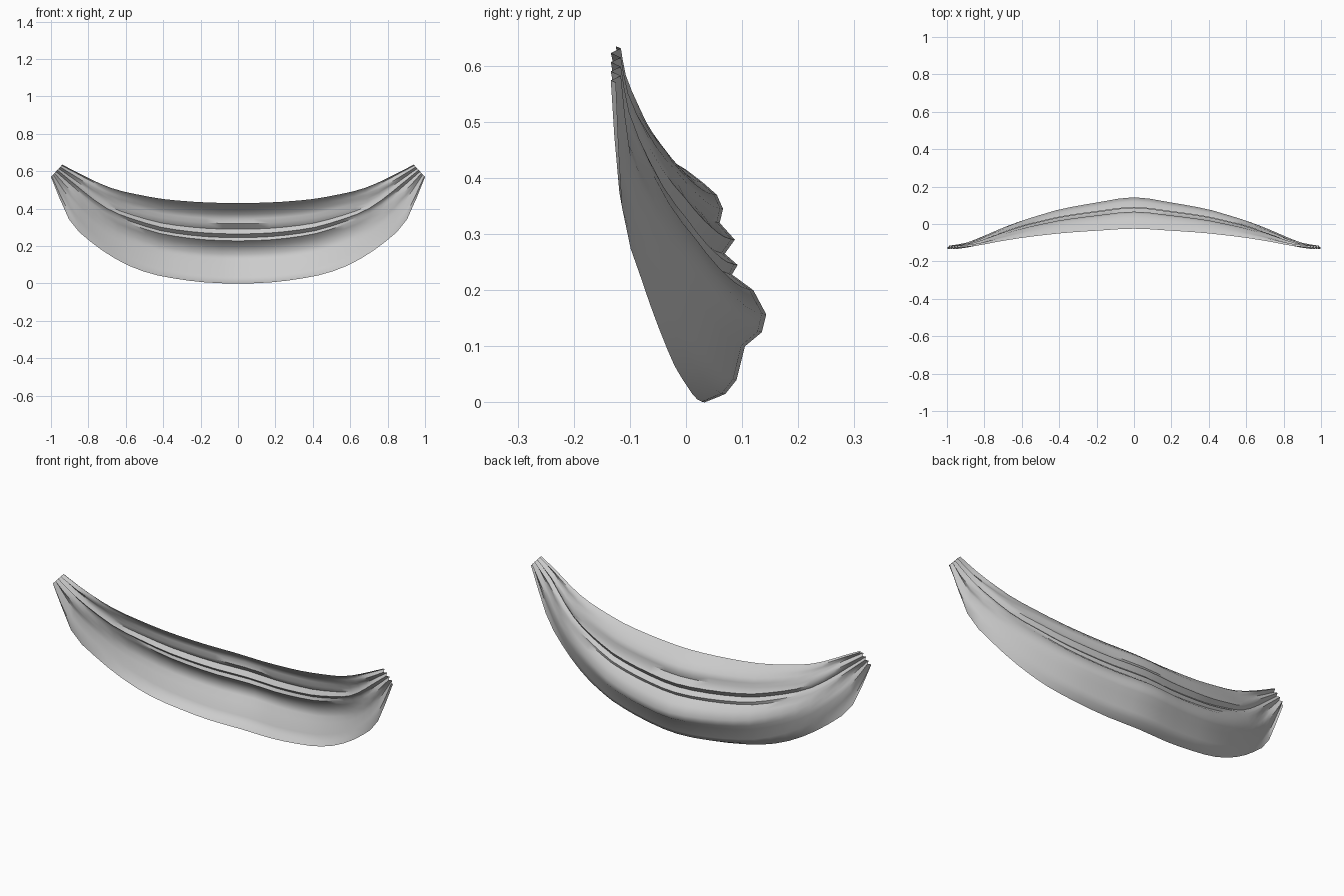
import bpy
import bmesh
import math

cube = bpy.data.objects.get("Cube")
if cube:
    bpy.data.objects.remove(cube, do_unlink=True)

# Pleated cross-section at the middle, (y, z) from top edge to hem
PROFILE = [(-.025, .43), (.0, .415), (.03, .392), (.055, .37), (.066, .345),
           (.06, .32), (.087, .29), (.069, .265), (.092, .245), (.082, .228),
           (.12, .2), (.143, .157), (.135, .125), (.105, .1), (.09, .04),
           (.07, .015), (.033, 0)]
# How far each line has travelled from the middle to the gathered end
STEPS = [0, .2, .4, .5, .6, .7, .8, .9, 1]
BACKWARD = [0, .1, .23, .33, .44, .58, .74, .92, 1]
RISE_TOP = [0, .02, .09, .16, .25, .36, .54, .77, 1]
RISE_HEM = [0, .014, .065, .11, .18, .28, .41, .59, 1]
HALF_COLUMNS = 14


def smooth_lookup(values, s):
    """Cubic interpolation of a table over STEPS."""
    last = len(STEPS) - 1
    i = max(k for k in range(last) if STEPS[k] <= s)

    def slope(k):
        if k == 0:
            return 0
        a, b = k - 1, min(k + 1, last)
        return (values[b] - values[a]) / (STEPS[b] - STEPS[a])

    h = STEPS[i + 1] - STEPS[i]
    t = (s - STEPS[i]) / h
    bend = (1 - t) * slope(i) * h + t * slope(i + 1) * h
    rise = values[i + 1] - values[i]
    ease = t * t * (3 - 2 * t)
    edge = t * (1 - t) * ((1 - t) * slope(i) - t * slope(i + 1)) * h
    return values[i] + rise * ease + edge if bend else values[i] + rise * t


def cloth_point(row, column):
    u = row / (len(PROFILE) - 1)
    side = column / HALF_COLUMNS
    # Columns crowd slightly towards the gathered ends
    s = math.sin(abs(side) * math.pi / 2) * .4 + abs(side) * .6
    y, z = PROFILE[row]
    low = max(0, (u - .6) / .4) ** 1.5
    rise = (1 - low) * smooth_lookup(RISE_TOP, s) + low * smooth_lookup(RISE_HEM, s)
    back = smooth_lookup(BACKWARD, s)
    # Small pleats stay visible in the gathered ends
    end_y = -.125 + .009 * math.sin(row * math.pi / 2)
    end_z = .635 - .065 * u
    x = math.copysign(s * (.94 + .06 * u), side)
    return x, y + (end_y - y) * back, z + (end_z - z) * rise


# Draped cloth sheet
bm = bmesh.new()
grid = [[bm.verts.new(cloth_point(r, c)) for c in range(-HALF_COLUMNS, HALF_COLUMNS + 1)]
        for r in range(len(PROFILE))]
for upper, lower in zip(grid, grid[1:]):
    for c in range(len(upper) - 1):
        bm.faces.new((upper[c], upper[c + 1], lower[c + 1], lower[c]))
bmesh.ops.recalc_face_normals(bm, faces=bm.faces)
bm.faces.ensure_lookup_table()
# Outside of the drape faces the back
if sum(f.normal.y for f in bm.faces) < 0:
    bmesh.ops.reverse_faces(bm, faces=bm.faces)
mesh = bpy.data.meshes.new("draped_swag")
bm.to_mesh(mesh)
bm.free()
swag = bpy.data.objects.new("draped_swag", mesh)
bpy.context.collection.objects.link(swag)

# Pale grey fabric
fabric = bpy.data.materials.new("pale_grey_fabric")
fabric.use_nodes = True
colour = (.6, .6, .6, 1)
fabric.diffuse_color = colour
fabric.node_tree.nodes["Principled BSDF"].inputs["Base Color"].default_value = colour
mesh.materials.append(fabric)

bpy.context.view_layer.objects.active = swag
swag.select_set(True)
bpy.ops.object.shade_smooth_by_angle(angle=math.radians(50))
